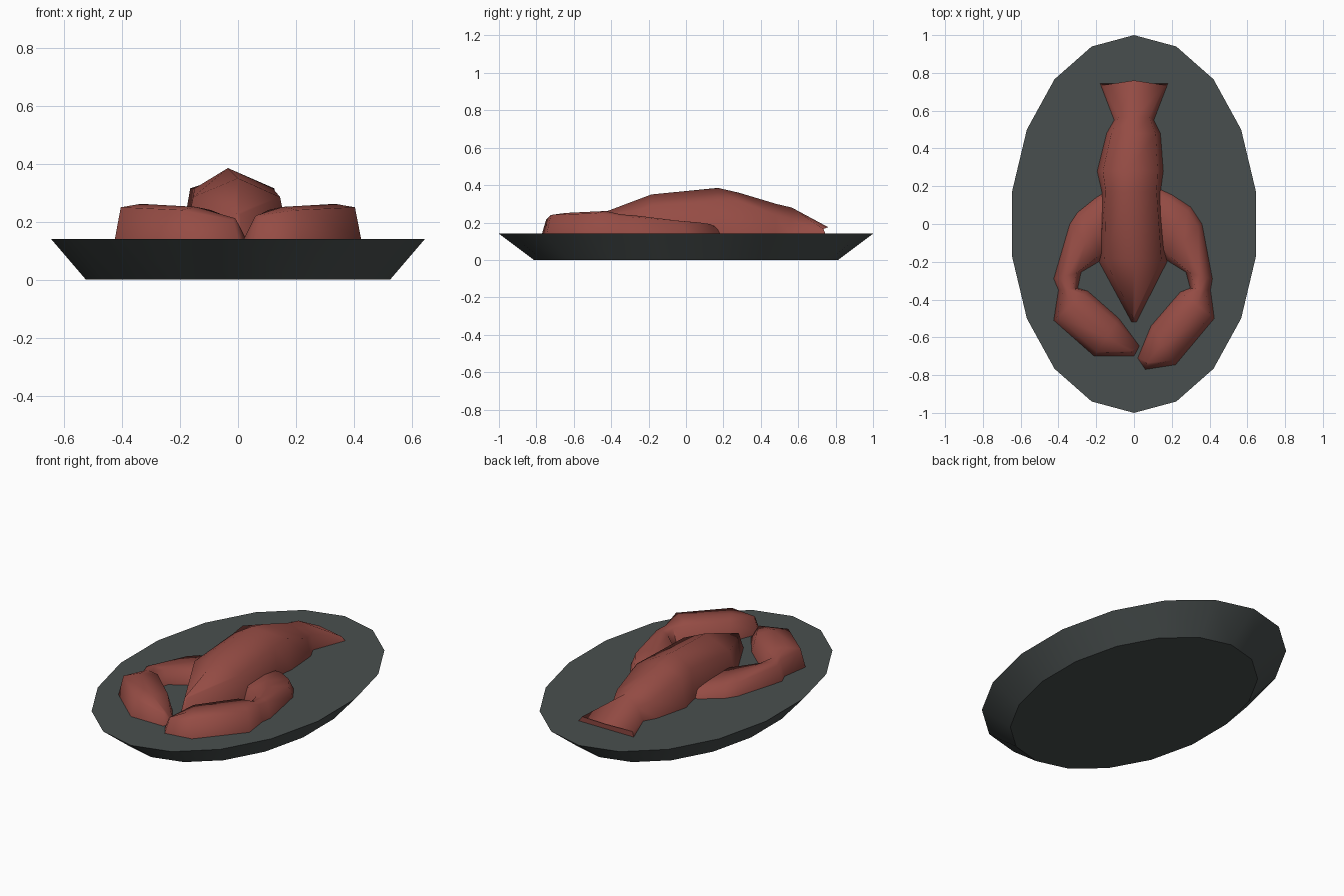
import bpy, bmesh, math
from mathutils import Vector

if "Cube" in bpy.data.objects:
    bpy.data.objects.remove(bpy.data.objects["Cube"])

TOP = 0.14  # height of the plate's upper face


def material(name, rgb):
    m = bpy.data.materials.new(name)
    m.diffuse_color = (*rgb, 1)
    m.use_nodes = True
    m.node_tree.nodes["Principled BSDF"].inputs["Base Color"].default_value = m.diffuse_color
    return m


def make_object(name, bm, mat, angle):
    bmesh.ops.recalc_face_normals(bm, faces=bm.faces)
    me = bpy.data.meshes.new(name)
    bm.to_mesh(me)
    bm.free()
    ob = bpy.data.objects.new(name, me)
    bpy.context.collection.objects.link(ob)
    me.materials.append(mat)
    bpy.ops.object.select_all(action='DESELECT')
    ob.select_set(True)
    bpy.context.view_layer.objects.active = ob
    bpy.ops.object.shade_smooth_by_angle(angle=math.radians(angle))
    return ob


def loft(name, sections, mat):
    """Each section is a list of points; neighbours are bridged, ends capped."""
    bm = bmesh.new()
    rows = [[bm.verts.new(p) for p in s] for s in sections]
    for a, b in zip(rows, rows[1:]):
        for i in range(len(a) - 1):
            bm.faces.new((a[i], a[i + 1], b[i + 1], b[i]))
        bm.faces.new((a[-1], a[0], b[0], b[-1]))
    bm.faces.new(rows[0])
    bm.faces.new(rows[-1])
    return make_object(name, bm, mat, 70)


red = material("cooked shell red", (0.30, 0.072, 0.058))
slate = material("dark slate", (0.066, 0.078, 0.077))

# oval plate: 18-sided flared dish
bm = bmesh.new()
rings = []
for rx, ry, z in ((0.533, 0.813, 0), (0.655, 1.0, TOP)):
    rings.append([bm.verts.new((rx * math.sin(k * math.tau / 18),
                                ry * math.cos(k * math.tau / 18), z)) for k in range(18)])
for k in range(18):
    j = (k + 1) % 18
    bm.faces.new((rings[0][k], rings[0][j], rings[1][j], rings[1][k]))
bm.faces.new(rings[0])
bm.faces.new(rings[1])
make_object("oval_plate", bm, slate, 30)

# body and tail: y, left x, right x, shoulder z, ridge x, ridge z, wall inset, y shift of upper points
body = [(-0.52, -0.012, 0.012, 0.225, 0.0, 0.235, 0.006, 0.03),
        (-0.20, -0.185, 0.175, 0.285, 0.0, 0.35, 0.03, 0.015),
        (0.17, -0.17, 0.14, 0.315, -0.035, 0.385, 0.02, 0.0),
        (0.28, -0.195, 0.155, 0.315, -0.03, 0.36, 0.03, 0.0),
        (0.48, -0.145, 0.14, 0.24, 0.0, 0.30, 0.025, 0.0),
        (0.55, -0.105, 0.105, 0.22, 0.0, 0.28, 0.025, 0.015),
        (0.745, -0.18, 0.18, 0.165, 0.0, 0.175, 0.015, -0.01)]
secs = []
for y, l, r, sz, cx, cz, ins, dy in body:
    tail = 0.025 if y > 0.7 else 0
    secs.append([(l, y, TOP), (l + ins, y + dy, sz), (cx, y + dy + tail, cz),
                 (r - ins, y + dy, sz), (r, y, TOP)])
loft("lobster_body", secs, red)

# arms with claws: outer x,y, inner x,y, height of the upper side
right = [(0.10, 0.20, 0.06, 0.00, 0.17), (0.20, 0.155, 0.09, -0.06, 0.195),
         (0.30, 0.09, 0.12, -0.13, 0.205), (0.36, 0.00, 0.17, -0.19, 0.212),
         (0.415, -0.29, 0.275, -0.255, 0.235), (0.405, -0.35, 0.298, -0.34, 0.24),
         (0.425, -0.50, 0.245, -0.36, 0.258), (0.22, -0.745, 0.09, -0.54, 0.248),
         (0.06, -0.77, 0.02, -0.71, 0.22)]
left = [(-0.10, 0.20, -0.06, 0.00, 0.17), (-0.20, 0.14, -0.09, -0.06, 0.195),
        (-0.30, 0.06, -0.12, -0.13, 0.205), (-0.34, 0.00, -0.17, -0.19, 0.212),
        (-0.425, -0.29, -0.28, -0.255, 0.235), (-0.40, -0.35, -0.298, -0.34, 0.24),
        (-0.425, -0.51, -0.245, -0.355, 0.258), (-0.21, -0.70, -0.08, -0.50, 0.248),
        (0.0, -0.70, 0.028, -0.645, 0.21)]
for side, rails in (("right", right), ("left", left)):
    secs = []
    for i, (ox, oy, ix, iy, z) in enumerate(rails):
        o, n = Vector((ox, oy, TOP)), Vector((ix, iy, TOP))
        d = (n - o).normalized() * min(0.027, (n - o).length * 0.3)
        # tip leans back toward the claw
        if i == len(rails) - 1:
            pull = (Vector((rails[-2][0], rails[-2][1], TOP)) - o).normalized() * 0.025
        else:
            pull = Vector()
        up = Vector((0, 0, z - TOP))
        crown = Vector((0, 0, (z - TOP) * 1.03))
        secs.append([o, o + d + up * 0.93 + pull, (o + n) / 2 + crown + pull,
                     n - d + up * 0.93 + pull, n])
    loft(side + "_arm_and_claw", secs, red)
